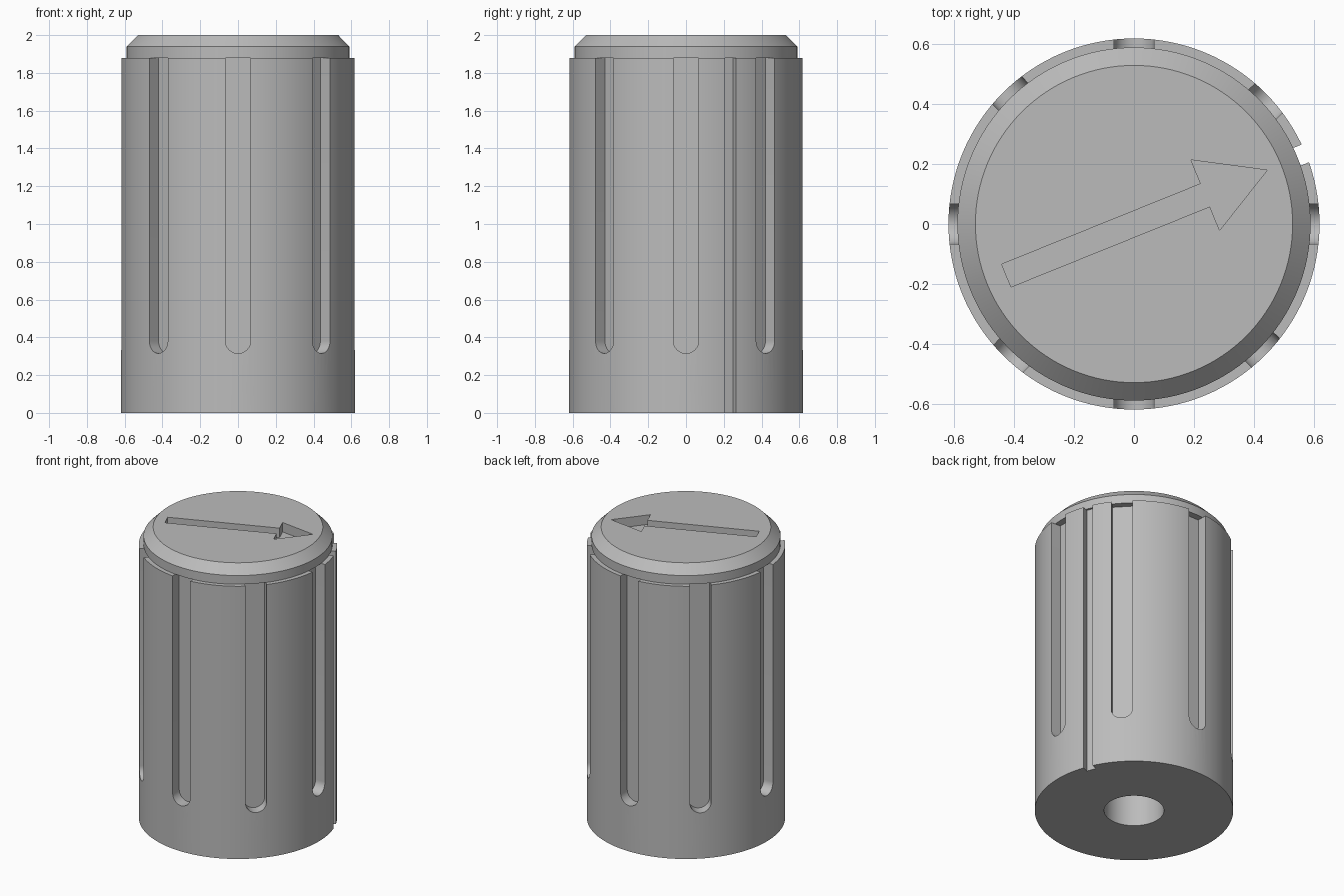
import bpy, bmesh, math
from mathutils import Matrix, Vector

cube = bpy.data.objects.get("Cube")
if cube:
    bpy.data.objects.remove(cube)

SEGMENTS = 128
BODY_R, BODY_TOP = 0.62, 1.88

grey = bpy.data.materials.new("light_grey")
grey.use_nodes = True
grey.diffuse_color = (0.5, 0.5, 0.5, 1)
grey.node_tree.nodes["Principled BSDF"].inputs["Base Color"].default_value = (0.5, 0.5, 0.5, 1)


def finish(name, bm):
    """Turn a bmesh into a named grey object."""
    bmesh.ops.recalc_face_normals(bm, faces=bm.faces)
    mesh = bpy.data.meshes.new(name)
    bm.to_mesh(mesh)
    bm.free()
    mesh.materials.append(grey)
    obj = bpy.data.objects.new(name, mesh)
    bpy.context.collection.objects.link(obj)
    return obj


def lathe(name, profile):
    """Spin a radius/height profile that starts and ends on the axis."""
    bm = bmesh.new()
    verts = [bm.verts.new((r, 0, z)) for r, z in profile]
    edges = [bm.edges.new(pair) for pair in zip(verts, verts[1:])]
    bmesh.ops.spin(bm, geom=verts + edges, axis=(0, 0, 1), cent=(0, 0, 0),
                   angle=math.tau, steps=SEGMENTS, use_duplicate=False)
    bmesh.ops.remove_doubles(bm, verts=bm.verts, dist=1e-5)
    return finish(name, bm)


def add_prism(bm, outline, direction, matrix=Matrix()):
    """Extrude a closed outline along a direction."""
    face = bm.faces.new([bm.verts.new(matrix @ Vector(p)) for p in outline])
    out = bmesh.ops.extrude_face_region(bm, geom=[face], use_keep_orig=True)
    top = [g for g in out["geom"] if isinstance(g, bmesh.types.BMVert)]
    bmesh.ops.translate(bm, verts=top, vec=matrix.to_3x3() @ Vector(direction))


def cut(obj, cutter):
    """Subtract the cutter, remove it and shade the result."""
    cutter.hide_render = True
    mod = obj.modifiers.new("cut", 'BOOLEAN')
    mod.object = cutter
    mod.operation = 'DIFFERENCE'
    mod.solver = 'EXACT'
    bpy.ops.object.select_all(action='DESELECT')
    bpy.context.view_layer.objects.active = obj
    obj.select_set(True)
    bpy.ops.object.modifier_apply(modifier=mod.name)
    bpy.data.objects.remove(cutter)
    bpy.ops.object.shade_smooth_by_angle(angle=math.radians(30))


# Knob body with a shaft hole in its underside
body = lathe("knob_body", [(0, 1.0), (0.187, 1.0), (0.187, 0), (BODY_R, 0),
                           (BODY_R, BODY_TOP), (0, BODY_TOP)])

# Grip grooves: round at the bottom, open at the top
half, low, floor = 0.067, 0.382, 0.545
arc = [math.pi + math.pi * i / 16 for i in range(17)]
groove = [(floor, half * math.cos(a), low + half * math.sin(a)) for a in arc]
groove += [(floor, half, 2.1), (floor, -half, 2.1)]
bm = bmesh.new()
for degrees in (0, 43, 90, 133.5, 180, 227, 270, 315.6):
    add_prism(bm, groove, (0.2, 0, 0), Matrix.Rotation(math.radians(degrees), 4, 'Z'))

# Narrow pointer slot running the full height
slot = [(0.575, -0.032, -0.1), (0.575, 0.032, -0.1), (0.575, 0.032, 2.1), (0.575, -0.032, 2.1)]
add_prism(bm, slot, (0.2, 0, 0), Matrix.Rotation(math.radians(22.4), 4, 'Z'))
cut(body, finish("groove_cutter", bm))

# Chamfered cap
cap = lathe("knob_cap", [(0, BODY_TOP), (0.59, BODY_TOP), (0.59, 1.94), (0.53, 2.0), (0, 2.0)])

# Recessed arrow in the cap, pointing at the slot
side = [(-0.46, 0.041), (0.257, 0.041), (0.257, 0.127)]
outline = side + [(0.48, 0)] + [(x, -y) for x, y in reversed(side)]
bm = bmesh.new()
add_prism(bm, [(x, y, 1.935) for x, y in outline], (0, 0, 0.2),
          Matrix.Rotation(math.radians(22), 4, 'Z'))
cut(cap, finish("arrow_cutter", bm))
